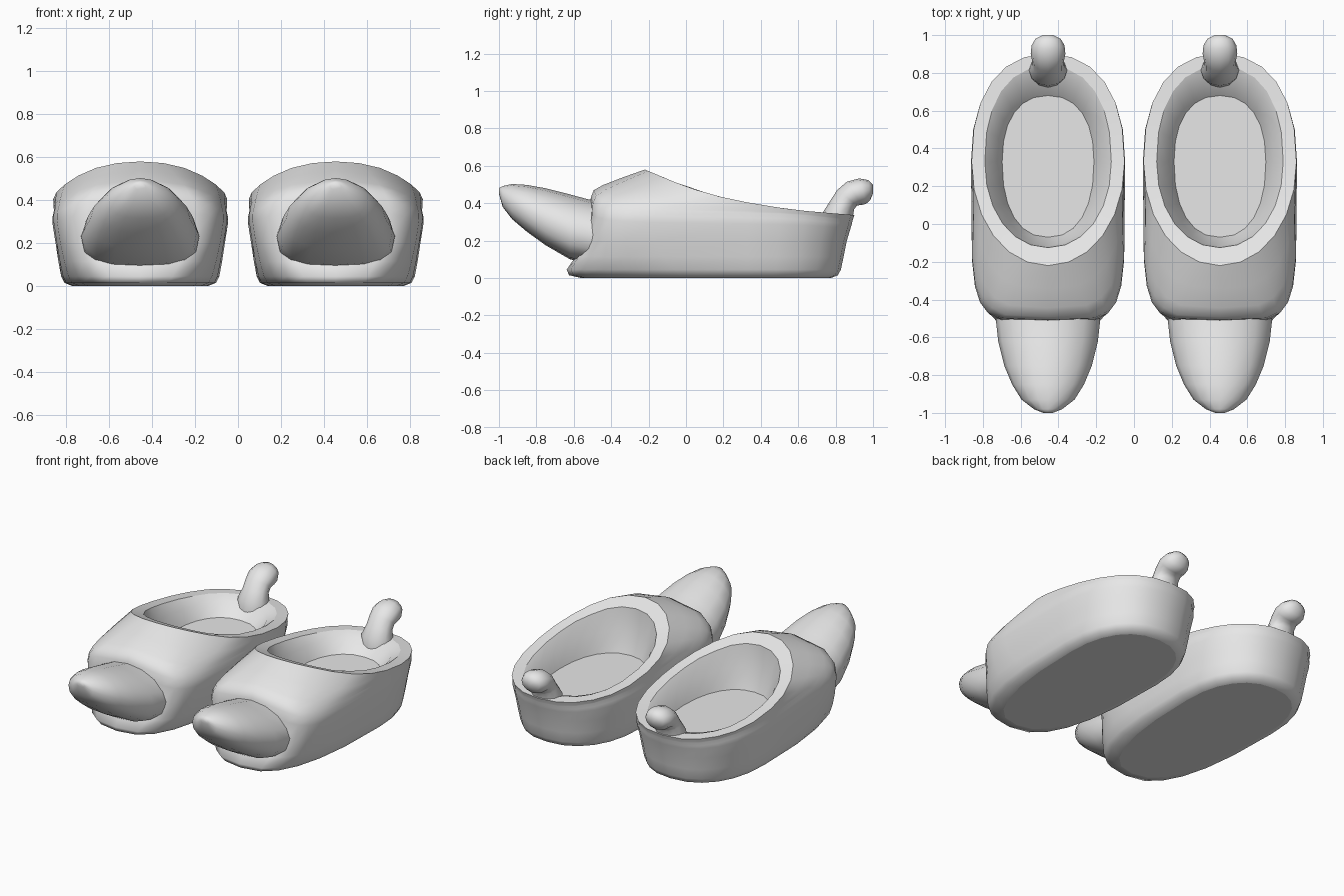
import bpy, bmesh, math

if "Cube" in bpy.data.objects:
    bpy.data.objects.remove(bpy.data.objects["Cube"])

N = 24           # points around the slipper
SHOE_X = 0.455   # distance of each slipper from the middle

grey = bpy.data.materials.new("soft_grey")
grey.diffuse_color = (0.8, 0.8, 0.8, 1)
grey.use_nodes = True
grey.node_tree.nodes["Principled BSDF"].inputs["Base Color"].default_value = grey.diffuse_color


def spow(v, e):
    return math.copysign(abs(v) ** e, v)


def loft(name, rings, x, sharp=()):
    """Skin a list of closed rings, cap both ends, crease the chosen rings."""
    bm = bmesh.new()
    loops = [[bm.verts.new(p) for p in ring] for ring in rings]
    for a, b in zip(loops, loops[1:]):
        n = len(a)
        for i in range(n):
            bm.faces.new((a[i], a[(i + 1) % n], b[(i + 1) % n], b[i]))
    bm.faces.new(loops[0][::-1])
    bm.faces.new(loops[-1])
    bmesh.ops.recalc_face_normals(bm, faces=bm.faces)
    for f in bm.faces:
        f.smooth = True
    for k in sharp:
        for i, v in enumerate(loops[k]):
            bm.edges.get((v, loops[k][i - 1])).smooth = False
    mesh = bpy.data.meshes.new(name)
    bm.to_mesh(mesh)
    bm.free()
    mesh.materials.append(grey)
    ob = bpy.data.objects.new(name, mesh)
    ob.location.x = x
    bpy.context.collection.objects.link(ob)
    return ob


RIM = [(-0.22, 0.58), (-0.1, 0.53), (0, 0.487), (0.2, 0.43),
       (0.4, 0.39), (0.6, 0.362), (0.92, 0.335)]


def rim_z(x, y):
    """Height of the sloping opening."""
    y = max(RIM[0][0], min(RIM[-1][0], y))
    for (y0, z0), (y1, z1) in zip(RIM, RIM[1:]):
        if y <= y1:
            return z0 + (z1 - z0) * (y - y0) / (y1 - y0)


def outline(front, back, width, power, z, heel=2.3, mid=0.33):
    """Plan outline: squarish front, round back; z is a number or a rule of x, y."""
    pts = []
    for i in range(N):
        t = 2 * math.pi * i / N
        c, s = -math.cos(t), math.sin(t)
        p = power if c < 0 else heel
        y = mid + spow(c, 2 / p) * ((mid - front) if c < 0 else (back - mid))
        x = width * spow(s, 2 / p)
        pts.append((x, y, z(x, y) if callable(z) else z))
    return pts


def slope(z0, z1, drop):
    """Height from z0 at the toe to z1 at the heel, dropping at the front corners."""
    return lambda x, y: (z0 + (z1 - z0) * (y + 0.5) / 1.4
                         - drop * (x / 0.41) ** 2 * max(0, (0.6 - y) / 1.1))


def blend(a, b, t, bulge):
    """Ring between two rings, lifted a little where they are far apart."""
    ring = []
    for p, q in zip(a, b):
        gap = math.dist(p, q)
        ring.append((p[0] + (q[0] - p[0]) * t, p[1] + (q[1] - p[1]) * t,
                     p[2] + (q[2] - p[2]) * t + bulge * gap))
    return ring


def body_rings():
    shoulder = outline(-0.493, 0.89, 0.402, 4.6, slope(0.471, 0.305, 0.1))
    rim = outline(-0.22, 0.9, 0.405, 2.05, rim_z)
    return [
        # sole and outer wall
        outline(-0.56, 0.775, 0.315, 2.5, 0.0),
        outline(-0.625, 0.812, 0.353, 2.7, 0.015),
        outline(-0.638, 0.828, 0.368, 3.0, 0.045),
        outline(-0.59, 0.843, 0.381, 3.8, 0.115),
        outline(-0.535, 0.86, 0.394, 5.0, 0.2),
        outline(-0.513, 0.88, 0.408, 5.6, slope(0.36, 0.265, 0.06)),
        outline(-0.509, 0.886, 0.408, 5.2, slope(0.43, 0.285, 0.09)),
        # shoulder, top of the toe box, rim
        shoulder,
        blend(shoulder, rim, 0.18, 0.025),
        blend(shoulder, rim, 0.55, 0.02),
        rim,
        outline(-0.125, 0.835, 0.335, 2.1, rim_z),
        # inner wall and foot bed
        outline(-0.115, 0.77, 0.285, 2.1, lambda x, y: 0.31 + 0.35 * (rim_z(x, y) - 0.31)),
        outline(-0.07, 0.68, 0.243, 2.3, 0.25),
    ]


# y, bottom, top, half width of the front horn
HORN = [(-0.4, 0.08, 0.40, 0.275), (-0.52, 0.08, 0.42, 0.275), (-0.62, 0.1, 0.447, 0.264),
        (-0.75, 0.175, 0.48, 0.232), (-0.85, 0.247, 0.498, 0.19), (-0.93, 0.315, 0.503, 0.14),
        (-0.98, 0.38, 0.492, 0.075), (-1.0, 0.45, 0.482, 0.025)]


def horn_rings():
    rings = []
    for y, lo, hi, w in HORN:
        mid = lo + 0.45 * (hi - lo)
        ring = []
        for i in range(16):
            t = 2 * math.pi * i / 16
            c, s = math.cos(t), math.sin(t)
            e = 1.05 if s >= 0 else 0.75
            ring.append((w * spow(c, e), y,
                         mid + spow(s, e) * ((hi - mid) if s >= 0 else (mid - lo))))
        rings.append(ring)
    return rings


# y, z, radius, lean angle of the heel knob
KNOB = [(0.80, 0.29, 0.085, 0), (0.813, 0.345, 0.09, 5), (0.836, 0.392, 0.075, 20),
        (0.862, 0.43, 0.075, 38), (0.90, 0.453, 0.082, 58), (0.945, 0.465, 0.078, 75),
        (0.98, 0.47, 0.06, 85), (1.0, 0.475, 0.025, 90)]


def knob_rings():
    rings = []
    for y, z, r, deg in KNOB:
        a = math.radians(deg)
        ring = []
        for i in range(12):
            t = 2 * math.pi * i / 12
            v = r * math.sin(t) * 0.9
            ring.append((1.12 * r * math.cos(t), y + v * math.cos(a), z - v * math.sin(a)))
        rings.append(ring)
    return rings


# the pair
for side, x in (("left", -SHOE_X), ("right", SHOE_X)):
    loft(side + "_slipper_body", body_rings(), x, sharp=(0, 10, 11, 13))
    loft(side + "_toe_horn", horn_rings(), x, sharp=(0,))
    loft(side + "_heel_knob", knob_rings(), x, sharp=(0,))
